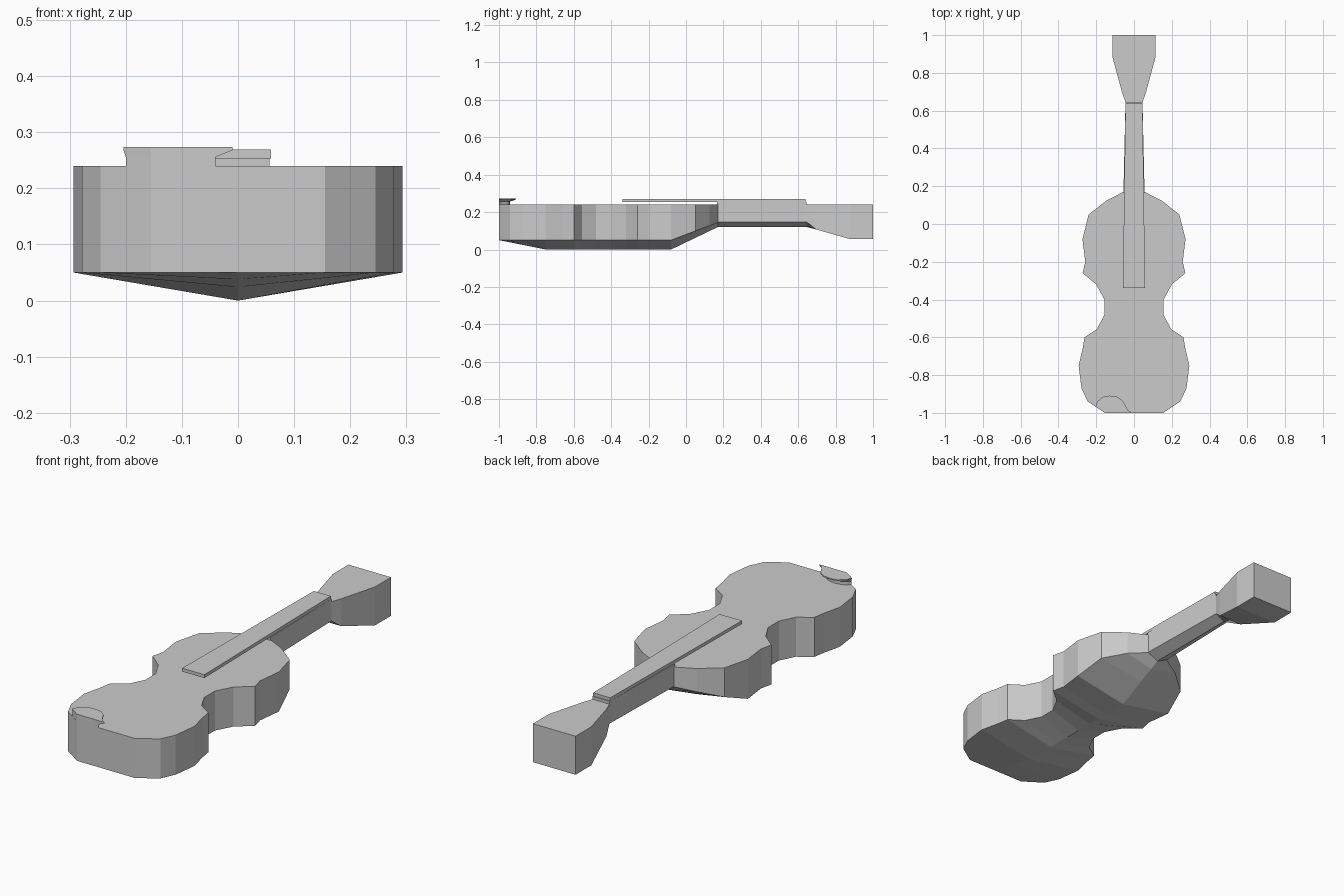
import bpy, bmesh

if "Cube" in bpy.data.objects:
    bpy.data.objects.remove(bpy.data.objects["Cube"])


def finish(name, bm):
    bmesh.ops.remove_doubles(bm, verts=bm.verts, dist=1e-5)
    bmesh.ops.recalc_face_normals(bm, faces=bm.faces)
    mesh = bpy.data.meshes.new(name)
    bm.to_mesh(mesh)
    bm.free()
    obj = bpy.data.objects.new(name, mesh)
    bpy.context.collection.objects.link(obj)
    return obj


def skin(name, rings):
    """Join closed rings of points with quads and cap both ends."""
    bm = bmesh.new()
    loops = [[bm.verts.new(p) for p in ring] for ring in rings]
    n = len(loops[0])
    for a, b in zip(loops, loops[1:]):
        for i in range(n):
            j = (i + 1) % n
            bm.faces.new((a[i], a[j], b[j], b[i]))
    bm.faces.new(loops[0])
    bm.faces.new(loops[-1])
    return finish(name, bm)


def keeled(name, sections, top):
    """Loft along y; each section is (y, half width, side bottom z, keel z)."""
    return skin(name, [[(-w, y, top), (w, y, top), (w, y, e), (0, y, k), (-w, y, e)]
                       for y, w, e, k in sections])


def ramp(y, y0, y1, z0, z1):
    t = min(1, max(0, (y - y0) / (y1 - y0)))
    return z0 + t * (z1 - z0)


# Body: waisted outline with a shallow V-shaped back
outline = [(-1.0, .155), (-.94, .245), (-.87, .278), (-.75, .293), (-.66, .272),
           (-.60, .262), (-.555, .195), (-.48, .157), (-.40, .157), (-.32, .20),
           (-.26, .272), (-.20, .258), (-.08, .273), (.05, .24), (.125, .145),
           (.17, .056)]
body = []
for y, w in outline:
    edge = ramp(y, -.08, .17, .05, .145)
    keel = ramp(y, -1, -.75, .05, 0) if y < -.5 else ramp(y, -.08, .17, 0, .12)
    body.append((y, w, edge, keel))
keeled("body", body, .24)

# Neck
keeled("neck", [(.165, .056, .147, .12), (.645, .045, .147, .12)], .254)

# Flared head
keeled("head", [(.645, .045, .147, .12), (.695, .063, .108, .108),
                (.88, .113, .055, .055), (1.0, .113, .055, .055)], .24)

# Fingerboard running from the body over the neck
skin("fingerboard", [[(-w, y, .253), (w, y, .253), (w, y, .269), (-w, y, .269)]
                     for y, w in [(-.34, .059), (.64, .045)]])

# Chin rest: thin flared plate, flush with the body at the front
upper = [(-.155, -1), (-.204, -.967), (-.195, -.94), (-.165, -.915), (-.13, -.909),
         (-.09, -.914), (-.06, -.935), (-.032, -.985), (-.01, -1)]
lower = [(-.155, -1), (-.2, -.969), (-.188, -.955), (-.165, -.944), (-.13, -.94),
         (-.1, -.944), (-.08, -.955), (-.055, -.987), (-.04, -1)]
skin("chin_rest", [[(x, y, z) for x, y in ring]
                   for ring, z in [(lower, .238), (lower, .256), (upper, .268), (upper, .274)]])
